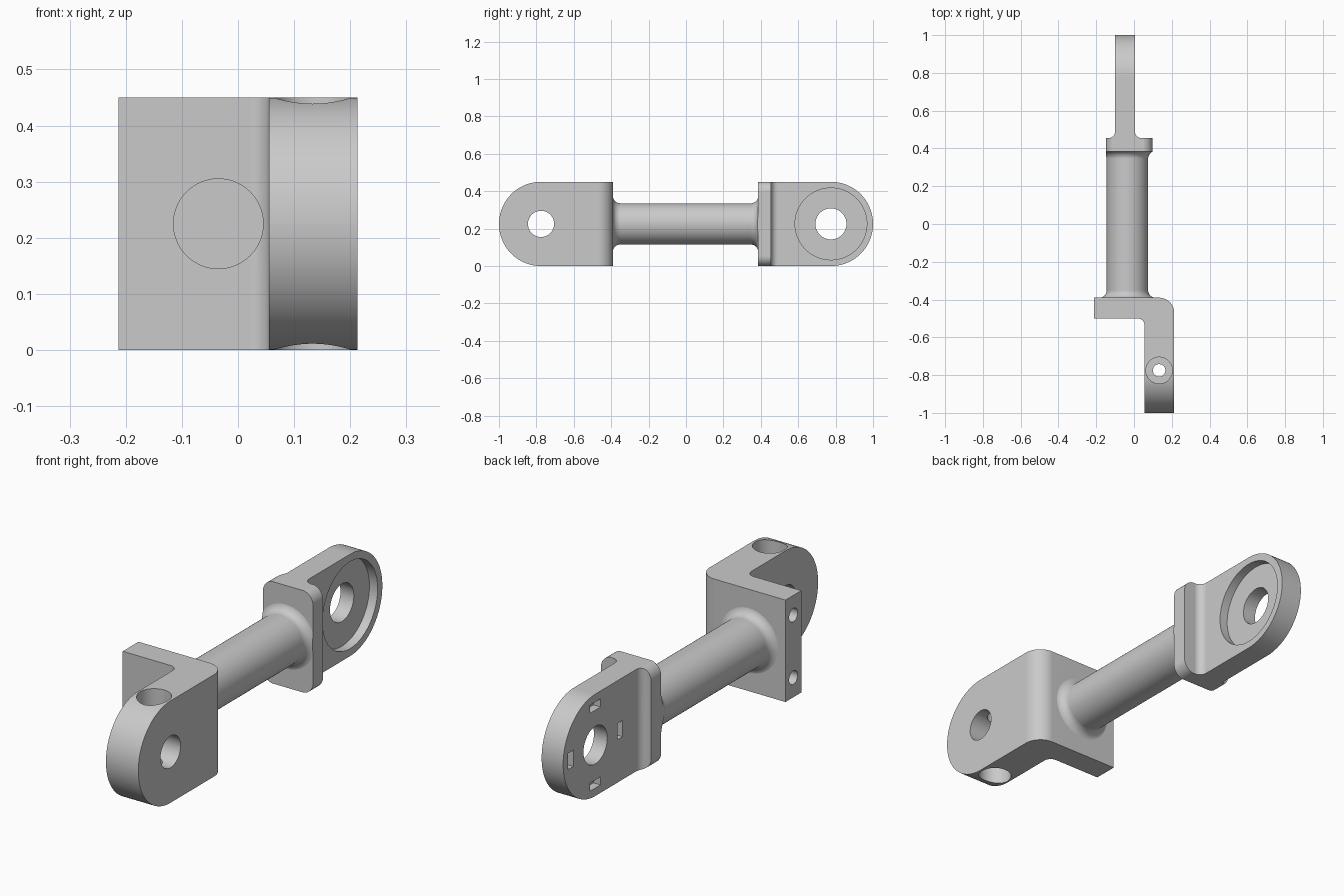
import bpy, bmesh, math
from mathutils import Vector

if "Cube" in bpy.data.objects:
    bpy.data.objects.remove(bpy.data.objects["Cube"], do_unlink=True)

steel = bpy.data.materials.new("mid_grey")
steel.use_nodes = True
GREY = (0.59, 0.59, 0.59, 1)
steel.diffuse_color = GREY
steel.node_tree.nodes["Principled BSDF"].inputs["Base Color"].default_value = GREY

MID = 0.225       # height of the centre line
SHAFT_X = -0.035  # sideways offset of the shaft
PIN = 0.775       # distance of each pin hole from the middle


def rounded(corners, steps=14):
    """Polygon whose corners (u, v, radius) are replaced by arcs."""
    out = []
    for i, c in enumerate(corners):
        p = Vector(c[:2])
        if len(c) < 3:
            out.append(p)
            continue
        a = (Vector(corners[i - 1][:2]) - p).normalized()
        b = (Vector(corners[(i + 1) % len(corners)][:2]) - p).normalized()
        half = a.angle(b) / 2
        centre = p + (a + b).normalized() * c[2] / math.sin(half)
        start = (p + a * c[2] / math.tan(half) - centre).normalized()
        end = (p + b * c[2] / math.tan(half) - centre).normalized()
        out += [centre + start.slerp(end, k / steps).normalized() * c[2]
                for k in range(steps + 1)]
    return out


def circle(u, v, r, n=64):
    return [(u + r * math.cos(math.tau * k / n), v + r * math.sin(math.tau * k / n))
            for k in range(n)]


def box(u0, u1, v0, v1):
    return [(u0, v0), (u1, v0), (u1, v1), (u0, v1)]


def finish(name, bm):
    bmesh.ops.recalc_face_normals(bm, faces=bm.faces)
    mesh = bpy.data.meshes.new(name)
    bm.to_mesh(mesh)
    bm.free()
    mesh.materials.append(steel)
    ob = bpy.data.objects.new(name, mesh)
    bpy.context.collection.objects.link(ob)
    return ob


def prism(name, outline, axis, lo, hi):
    """Extrude an outline along X (yz), Y (xz) or Z (xy)."""
    place = {"X": lambda u, v, w: (w, u, v),
             "Y": lambda u, v, w: (u, w, v),
             "Z": lambda u, v, w: (u, v, w)}[axis]
    bm = bmesh.new()
    rings = [[bm.verts.new(place(u, v, w)) for u, v in outline] for w in (lo, hi)]
    n = len(outline)
    for ring in rings:
        bm.faces.new(ring)
    for k in range(n):
        j = (k + 1) % n
        bm.faces.new((rings[0][k], rings[0][j], rings[1][j], rings[1][k]))
    return finish(name, bm)


def lathe(name, profile, n=72):
    """Turn a (radius, y) profile around the shaft axis."""
    bm = bmesh.new()
    verts = [bm.verts.new((SHAFT_X + r, y, MID)) for r, y in profile]
    edges = [bm.edges.new(pair) for pair in zip(verts, verts[1:])]
    bmesh.ops.spin(bm, geom=verts + edges, cent=(SHAFT_X, 0, MID), axis=(0, 1, 0),
                   angle=math.tau, steps=n, use_duplicate=False)
    bmesh.ops.remove_doubles(bm, verts=bm.verts, dist=1e-5)
    return finish(name, bm)


def combine(target, other, operation):
    mod = target.modifiers.new(operation.lower(), "BOOLEAN")
    mod.operation, mod.object, mod.solver = operation, other, "EXACT"
    bpy.context.view_layer.objects.active = target
    bpy.ops.object.modifier_apply(modifier=mod.name)
    bpy.data.objects.remove(other, do_unlink=True)


# Angled front bracket
link = prism("connecting_link", rounded([
    (-0.213, -0.5), (0.055, -0.5, 0.035), (0.055, -1.1), (0.213, -1.1),
    (0.213, -0.39, 0.08), (-0.213, -0.39)]), "Z", -0.1, 0.55)

# Back eye with its filleted collar
eye = prism("back_eye", rounded([
    (-0.2, 0.385), (0.15, 0.385), (0.15, 0.455), (0.005, 0.455, 0.035),
    (0.005, 1.1), (-0.1, 1.1), (-0.1, 0.455, 0.035), (-0.2, 0.455)]), "Z", -0.1, 0.55)

# Round shaft flaring into both ends
shaft = lathe("shaft", rounded([
    (0, -0.42), (0.17, -0.42), (0.17, -0.391), (0.11, -0.391, 0.04),
    (0.11, 0.386, 0.04), (0.17, 0.386), (0.17, 0.42), (0, 0.42)]))
combine(link, shaft, "UNION")
combine(link, eye, "UNION")

# Round both ends in side outline
ends = prism("end_outline", rounded([
    (y, z, 0.2249) for y, z in box(-1, 1, 0, 0.45)], 32), "X", -0.5, 0.5)
combine(link, ends, "INTERSECT")

# Round the collar corners, leaving the front untouched
collar = prism("collar_outline", rounded([
    (x, z, 0.055) for x, z in box(-0.148, 0.097, -0.001, 0.451)]), "Y", 0.2, 1.2)
combine(collar, prism("front_room", box(-0.6, 0.6, -0.5, 1), "Y", -1.2, 0.3), "UNION")
combine(link, collar, "INTERSECT")

# Holes: outline, axis, start, end
holes = [
    (circle(-PIN, MID, 0.07), "X", 0.03, 0.3),              # front pin
    (circle(0.133, -PIN, 0.033), "Z", -0.1, 0.6),           # cross bolt
    (circle(0.133, -PIN, 0.07), "Z", -0.1, 0.1),            # lower bolt seat
    (circle(0.133, -PIN, 0.07), "Z", 0.35, 0.6),            # upper bolt seat
    (circle(SHAFT_X, MID, 0.08), "Y", -1.1, 0.37),          # shaft bore
    (circle(PIN, MID, 0.083), "X", -0.3, 0.2),              # back pin
    (circle(PIN, MID, 0.192, 96), "X", -0.035, 0.2),        # bearing recess
]
for side in (-1, 1):
    y, z = PIN + side * 0.172, MID + side * 0.172
    holes += [
        (circle(-0.445, MID + side * 0.138, 0.03, 32), "X", -0.3, -0.13),
        (box(y - 0.018, y + 0.018, MID - 0.036, MID + 0.036), "X", -0.2, -0.065),
        (box(PIN - 0.036, PIN + 0.036, z - 0.018, z + 0.018), "X", -0.2, -0.065),
    ]
for hole in holes:
    combine(link, prism("hole_cutter", *hole), "DIFFERENCE")

# Smooth fillets, crisp edges
bpy.ops.object.select_all(action="DESELECT")
link.select_set(True)
bpy.context.view_layer.objects.active = link
bpy.ops.object.shade_smooth_by_angle(angle=math.radians(30))
weighted = link.modifiers.new("even_shading", "WEIGHTED_NORMAL")
weighted.keep_sharp = True
